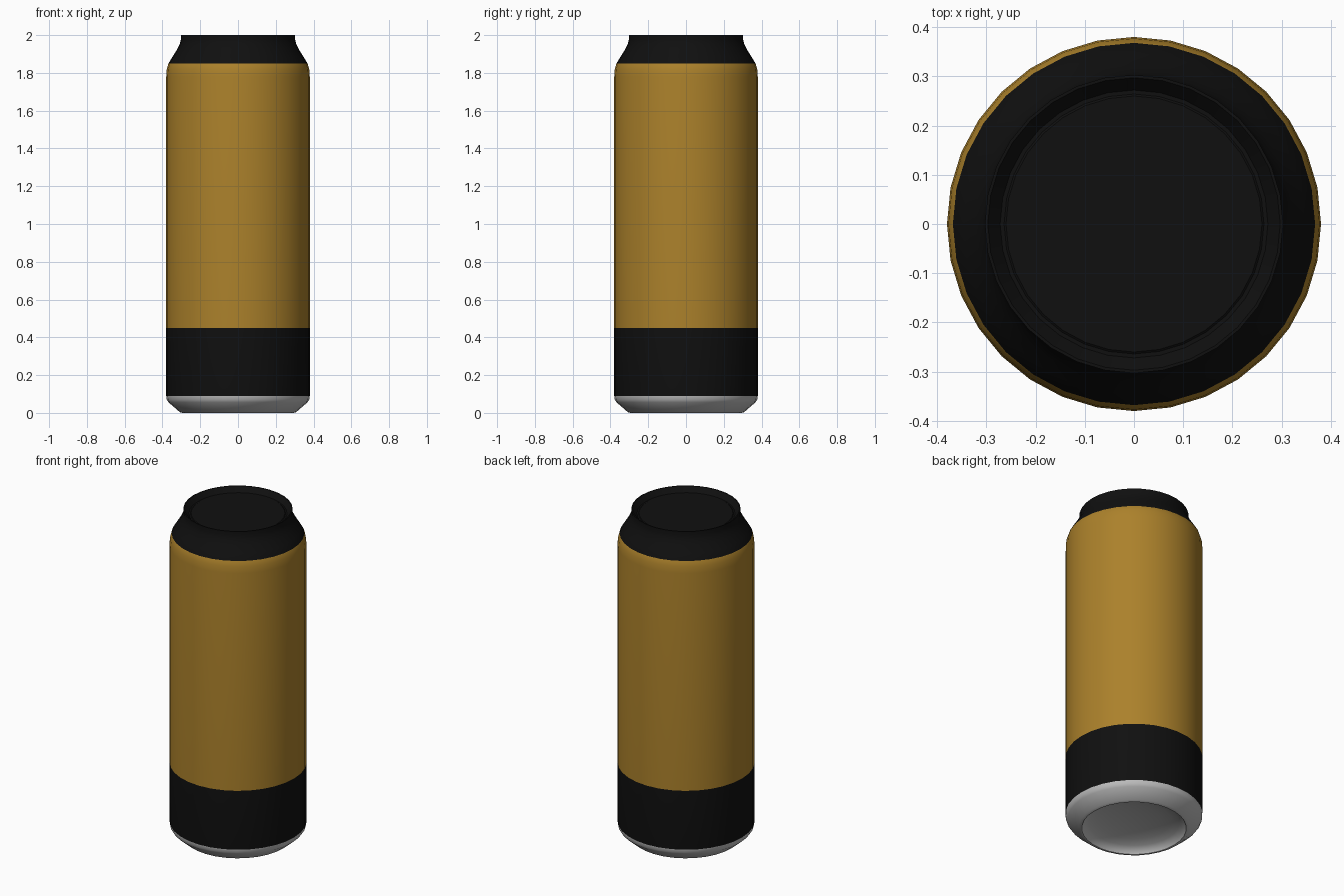
import bpy
import bmesh
import math

if "Cube" in bpy.data.objects:
    bpy.data.objects.remove(bpy.data.objects["Cube"])

SIDES = 32


def material(name, rgb):
    m = bpy.data.materials.new(name)
    m.diffuse_color = (*rgb, 1.0)
    m.use_nodes = True
    m.node_tree.nodes["Principled BSDF"].inputs["Base Color"].default_value = m.diffuse_color
    return m


gold = material("gold", (0.41, 0.22, 0.024))
black = material("black", (0.005, 0.005, 0.005))
silver = material("silver", (0.50, 0.50, 0.50))


def lathe(name, profile, bands):
    """Revolve (radius, z) points; bands = [(upper z, material), ...]."""
    bm = bmesh.new()
    rings = []
    for r, z in profile:
        if r == 0:
            rings.append([bm.verts.new((0, 0, z))] * SIDES)
        else:
            rings.append([bm.verts.new((r * math.cos(2 * math.pi * i / SIDES),
                                        r * math.sin(2 * math.pi * i / SIDES), z))
                          for i in range(SIDES)])
    for a, b in zip(rings, rings[1:]):
        for i in range(SIDES):
            j = (i + 1) % SIDES
            corners = list(dict.fromkeys((a[i], a[j], b[j], b[i])))
            face = bm.faces.new(corners)
            # colour by height
            z = face.calc_center_median().z
            face.material_index = next(k for k, (top, _) in enumerate(bands) if z < top)
    mesh = bpy.data.meshes.new(name)
    bm.to_mesh(mesh)
    bm.free()
    for _, m in bands:
        mesh.materials.append(m)
    obj = bpy.data.objects.new(name, mesh)
    bpy.context.collection.objects.link(obj)
    bpy.ops.object.select_all(action='DESELECT')
    obj.select_set(True)
    bpy.context.view_layer.objects.active = obj
    bpy.ops.object.shade_smooth_by_angle(angle=math.radians(35))
    return obj


# Outer wall: tapered foot, straight label area, rounded shoulder and neck
lathe("can_body",
      [(0.295, 0.0), (0.308, 0.004), (0.368, 0.056), (0.377, 0.07), (0.38, 0.09),
       (0.38, 0.45), (0.38, 1.78), (0.377, 1.82), (0.368, 1.85), (0.347, 1.885),
       (0.322, 1.925), (0.308, 1.955), (0.303, 1.975), (0.303, 2.0)],
      [(0.09, silver), (0.45, black), (1.85, gold), (3.0, black)])

# Recessed lid
lathe("lid", [(0.303, 2.0), (0.297, 2.0), (0.272, 1.97), (0.264, 1.97),
              (0.26, 1.973), (0.0, 1.973)], [(3.0, black)])

# Concave base dome
dome = [(0.29 * math.cos(t), 0.07 * math.sin(t))
        for t in (math.pi / 2 * k / 6 for k in range(6))]
lathe("base_dome", [(0.0, 0.07)] + dome[::-1] + [(0.295, 0.0)], [(3.0, silver)])
